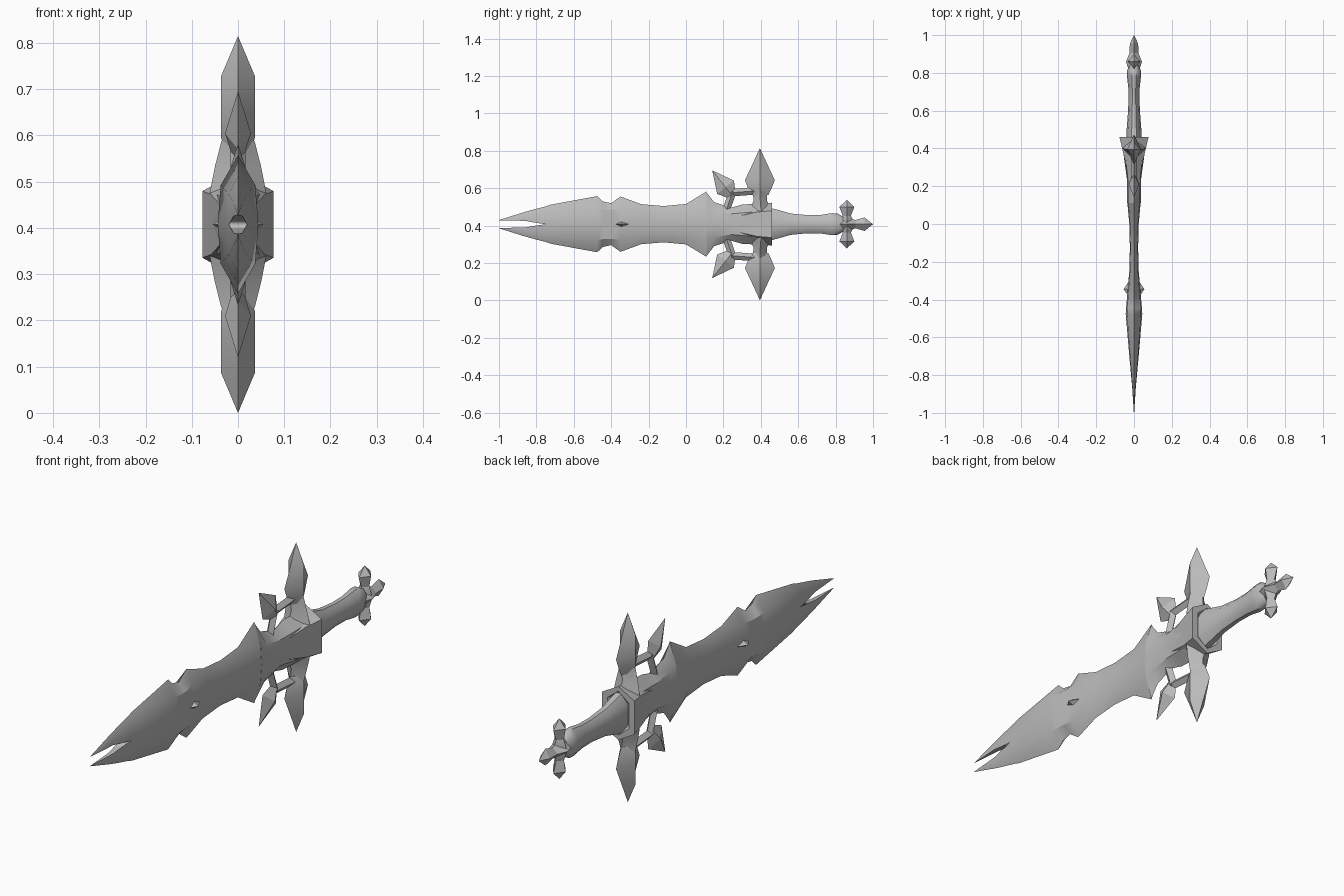
import bpy, bmesh, math

if "Cube" in bpy.data.objects:
    bpy.data.objects.remove(bpy.data.objects["Cube"])

MID = 0.4075  # height of the sword's long axis

steel = bpy.data.materials.new("plain_grey")
steel.use_nodes = True
GREY = (0.5, 0.5, 0.5, 1)
steel.diffuse_color = GREY
steel.node_tree.nodes["Principled BSDF"].inputs["Base Color"].default_value = GREY


def loft(name, rings, mirror=False, drop=None, angle=30):
    """Skin a list of equal rings, cap the ends, optionally mirror across the axis."""
    bm = bmesh.new()
    loops = [[bm.verts.new(p) for p in ring] for ring in rings]
    n = len(loops[0])
    for a, b in zip(loops, loops[1:]):
        for i in range(n):
            j = (i + 1) % n
            bm.faces.new((a[i], a[j], b[j], b[i]))
    bm.faces.new(loops[0])
    bm.faces.new(loops[-1])
    bmesh.ops.remove_doubles(bm, verts=bm.verts, dist=0.0005)
    bmesh.ops.recalc_face_normals(bm, faces=bm.faces)
    if drop:
        bmesh.ops.delete(bm, geom=[f for f in bm.faces if drop(f)], context="FACES")
    mesh = bpy.data.meshes.new(name)
    bm.to_mesh(mesh)
    bm.free()
    mesh.materials.append(steel)
    obj = bpy.data.objects.new(name, mesh)
    obj.location.z = MID
    bpy.context.collection.objects.link(obj)
    if mirror:
        mod = obj.modifiers.new("mirror", "MIRROR")
        mod.use_axis = (False, False, True)
        mod.use_clip = True
    bpy.ops.object.select_all(action="DESELECT")
    obj.select_set(True)
    bpy.context.view_layer.objects.active = obj
    bpy.ops.object.shade_smooth_by_angle(angle=math.radians(angle))
    return obj


def diamond_up(y, z, hx, hy):
    return [(hx, y, z), (0, y + hy, z), (-hx, y, z), (0, y - hy, z)]


def diamond_along(y, hx, hz):
    return [(hx, y, 0), (0, y, hz), (-hx, y, 0), (0, y, -hz)]


def oval_along(y, hx, hz, n=10):
    return [(hx * math.cos(math.tau * i / n), y, hz * math.sin(math.tau * i / n))
            for i in range(n)]


# Blade, upper half: y, edge height, half thickness, flat height, fork gap
blade = [
    (-1.0, 0.022, 0.001, 0.021, 0.02),
    (-0.86, 0.066, 0.010, 0.045, 0.018),
    (-0.82, 0.077, 0.014, 0.05, 0.010),
    (-0.75, 0.095, 0.020, 0.06, 0),
    (-0.72, 0.105, 0.023, 0.065, 0),
    (-0.475, 0.150, 0.044, 0.085, 0),
    (-0.445, 0.122, 0.042, 0.08, 0),
    (-0.40, 0.112, 0.038, 0.078, 0),
    (-0.35, 0.148, 0.034, 0.085, 0),
    (-0.24, 0.107, 0.024, 0.066, 0),
    (-0.12, 0.097, 0.022, 0.06, 0),
    (0.0, 0.108, 0.025, 0.062, 0),
    (0.11, 0.175, 0.035, 0.08, 0),
]


def blade_ring(y, w, t, flat, gap):
    return [(0, y, w), (t * 0.85, y, flat), (t, y, gap), (-t, y, gap), (-t * 0.85, y, flat)]


def on_seam(face):
    return all(abs(v.co.z) < 1e-5 for v in face.verts)


loft("blade", [blade_ring(*r) for r in blade], True, on_seam)

# Guard core with flared front points
core = [
    (0.11, 0.17, 0.036, 0.08, 0),
    (0.15, 0.118, 0.037, 0.07, 0),
    (0.24, 0.088, 0.038, 0.055, 0),
    (0.30, 0.105, 0.046, 0.06, 0),
    (0.40, 0.11, 0.060, 0.07, 0),
]
loft("guard_core", [blade_ring(*r) for r in core], True, on_seam)


# Hexagonal collar widening toward the handle
def hexagon(y, hx, side, top):
    return [(hx, y, side), (0, y, top), (-hx, y, side),
            (-hx, y, -side), (0, y, -top), (hx, y, -side)]


loft("collar", [hexagon(0.27, 0.036, 0.04, 0.07), hexagon(0.38, 0.058, 0.065, 0.1),
                hexagon(0.46, 0.077, 0.072, 0.115), hexagon(0.46, 0.05, 0.055, 0.095),
                hexagon(0.44, 0.03, 0.04, 0.07)], angle=20)

# Ridge gem set through the blade
loft("blade_gem", [diamond_along(-0.43, 0, 0), diamond_along(-0.345, 0.055, 0.032),
                   diamond_along(-0.26, 0, 0)], angle=10)

# Large spear heads above and below the guard, on flared stems
loft("guard_stem", [diamond_up(0.40, 0.06, 0.062, 0.07), diamond_up(0.40, 0.085, 0.058, 0.06),
                    diamond_up(0.397, 0.125, 0.05, 0.035),
                    diamond_up(0.395, 0.18, 0.036, 0.04)], True)
loft("guard_spear", [diamond_up(0.395, 0.155, 0.028, 0.045), diamond_up(0.395, 0.19, 0.037, 0.062),
                     diamond_up(0.395, 0.235, 0.037, 0.08), diamond_up(0.395, 0.32, 0.037, 0.04),
                     diamond_up(0.395, 0.4075, 0, 0)], True, angle=15)


# Slanted side spikes and their brackets, drawn along a line in the y-z plane
def along(p, q, stations):
    """Diamond rings at (fraction, half x, half width) along the line p to q."""
    dy, dz = q[0] - p[0], q[1] - p[1]
    size = math.hypot(dy, dz)
    ny, nz = -dz / size, dy / size
    rings = []
    for f, hx, hw in stations:
        y, z = p[0] + dy * f, p[1] + dz * f
        rings.append([(hx, y, z), (0, y + ny * hw, z + nz * hw),
                      (-hx, y, z), (0, y - ny * hw, z - nz * hw)])
    return rings


loft("side_spike", along((0.245, 0.155), (0.14, 0.288),
                         [(0, 0.015, 0.025), (0.32, 0.028, 0.057), (1, 0, 0)]), True, angle=10)
bar = [(0, 0.016, 0.02), (1, 0.016, 0.02)]
loft("bracket_rear", along((0.235, 0.168), (0.37, 0.178), bar), True, angle=10)
loft("bracket_front", along((0.215, 0.075), (0.25, 0.175), bar), True, angle=10)

# Rounded grip
grip = [(0.44, 0.042, 0.095), (0.50, 0.039, 0.078), (0.56, 0.034, 0.06), (0.65, 0.029, 0.051),
        (0.72, 0.030, 0.052), (0.78, 0.037, 0.062), (0.81, 0.037, 0.06), (0.84, 0.025, 0.042)]
loft("grip", [oval_along(*g) for g in grip], angle=50)

# Pommel: three budded arms
loft("pommel_arm", [diamond_up(0.86, 0, 0.036, 0.045), diamond_up(0.86, 0.045, 0.022, 0.022),
                    diamond_up(0.86, 0.092, 0.030, 0.04),
                    diamond_up(0.86, 0.13, 0, 0)], True, on_seam, angle=20)
loft("pommel_tip", [diamond_along(0.82, 0.030, 0.04), diamond_along(0.86, 0.042, 0.04),
                    diamond_along(0.905, 0.024, 0.022), diamond_along(0.955, 0.022, 0.036),
                    diamond_along(1.0, 0, 0)], angle=20)
